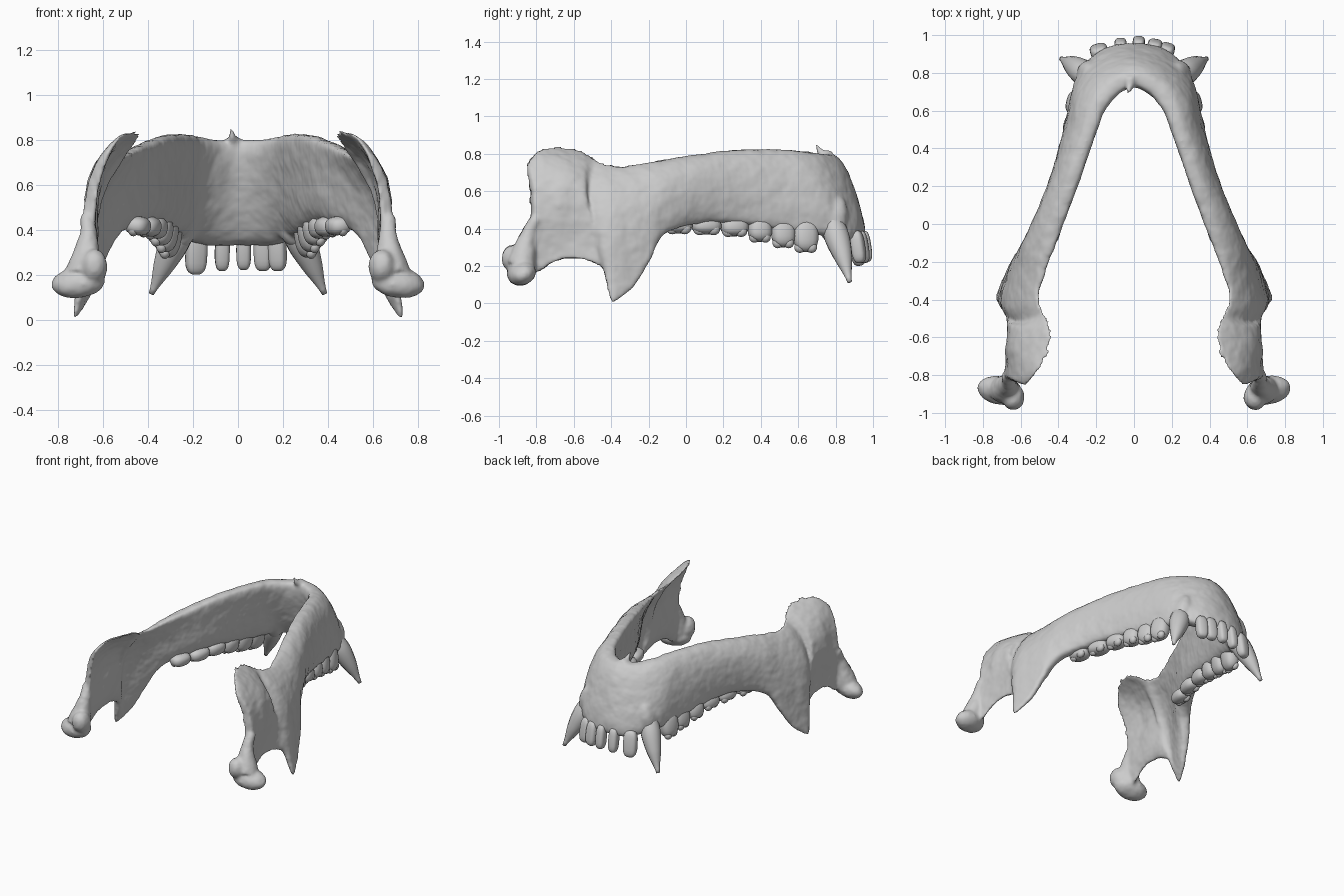
import bpy, bmesh, math
from mathutils import Vector as V, Euler

if "Cube" in bpy.data.objects:
    bpy.data.objects.remove(bpy.data.objects["Cube"])

# Half-arch stations: lower-border point, tooth-side point, thickness, outward bow
ST = [
    ((0, .765, .80), (0, .915, .33), .155, 0),
    ((.11, .72, .80), (.14, .89, .33), .16, 0),
    ((.195, .61, .815), (.25, .78, .36), .16, .01),
    ((.25, .45, .825), (.305, .57, .38), .145, .015),
    ((.32, .24, .82), (.365, .31, .42), .14, .02),
    ((.39, .05, .795), (.44, .08, .43), .145, .025),
    ((.46, -.17, .76), (.555, -.12, .37), .125, .035),
    ((.49, -.29, .74), (.63, -.20, .22), .095, .045),
    ((.505, -.36, .735), (.675, -.28, .09), .07, .06),
    ((.50, -.42, .745), (.725, -.39, .005), .055, .075),
    ((.475, -.465, .765), (.70, -.415, .08), .05, .09),
    ((.45, -.515, .795), (.675, -.45, .19), .05, .105),
    ((.435, -.58, .825), (.665, -.57, .235), .05, .115),
    ((.455, -.70, .84), (.665, -.70, .22), .05, .12),
    ((.52, -.79, .82), (.67, -.78, .17), .055, .08),
    ((.575, -.855, .75), (.67, -.83, .16), .06, .05),
]


def obj(name, bm):
    bmesh.ops.recalc_face_normals(bm, faces=bm.faces)
    me = bpy.data.meshes.new(name)
    bm.to_mesh(me)
    bm.free()
    for p in me.polygons:
        p.use_smooth = True
    o = bpy.data.objects.new(name, me)
    bpy.context.collection.objects.link(o)
    return o


def skin(bm, rings):
    vs = [[bm.verts.new(p) for p in r] for r in rings]
    n = len(vs[0])
    for a, b in zip(vs, vs[1:]):
        for i in range(n):
            bm.faces.new((a[i], a[(i + 1) % n], b[(i + 1) % n], b[i]))
    bm.faces.new(vs[0])
    bm.faces.new(vs[-1])


def spow(x, p):
    return math.copysign(abs(x) ** p, x)


def catmull(a, b, c, d, t):
    return .5 * (2 * b + (c - a) * t + (2 * a - 5 * b + 4 * c - d) * t * t
                 + (3 * b - a - 3 * c + d) * t ** 3)


def blob(bm, c, r, rot=(0, 0, 0), boxy=1.0, seg=20):
    """Ellipsoid; boxy below 1 squares it off."""
    res = bmesh.ops.create_uvsphere(bm, u_segments=seg, v_segments=seg // 2 + 2, radius=1)
    m = Euler(rot).to_matrix()
    for v in res['verts']:
        v.co = m @ V([spow(k, boxy) * s for k, s in zip(v.co, r)]) + V(c)


def tube(bm, pts, n=14):
    """Round tapering tube through (point, radius) pairs."""
    P = [V(p) for p, r in pts]
    P = [P[0] * 2 - P[1]] + P + [P[-1] * 2 - P[-2]]
    R = [pts[0][1]] + [r for p, r in pts] + [pts[-1][1]]
    rings = []
    for i in range(1, len(P) - 2):
        for k in range(6 if i < len(P) - 3 else 7):
            t = k / 6
            c = catmull(*P[i - 1:i + 3], t)
            r = max(.004, catmull(*R[i - 1:i + 3], t))
            q = (P[i + 1] - P[i]).to_track_quat('Z', 'Y')
            rings.append([c + q @ V((r * math.cos(j * math.tau / n), r * math.sin(j * math.tau / n), 0))
                          for j in range(n)])
    skin(bm, rings)


# Jaw bone: mirrored stations lofted into one arch
flip = lambda p: (-p[0], p[1], p[2])
full = [(flip(a), flip(b), t, w) for a, b, t, w in ST[:0:-1]] + ST
full = [(V(a), V(b), t, w) for a, b, t, w in full]
full = [full[0]] + full + [full[-1]]
fine = []
for i in range(1, len(full) - 2):
    for k in range(5):
        fine.append([catmull(*[full[i + j][m] for j in (-1, 0, 1, 2)], k / 5) for m in range(4)])
fine.append(list(full[-1]))
rings = []
for i, (top, bot, th, bow) in enumerate(fine):
    a, b = fine[max(0, i - 3)], fine[min(len(fine) - 1, i + 3)]
    d = (b[0] + b[1]) - (a[0] + a[1])
    nrm = V((d.y, -d.x, 0)).normalized()
    if nrm.dot(V(((top + bot).x, (top + bot).y - .4, 0))) < 0:
        nrm = -nrm
    ring = []
    for j in range(28):
        ang = j * math.tau / 28
        u = .5 - .5 * spow(math.cos(ang), .8)
        ring.append(top.lerp(bot, u)
                    + nrm * (6.75 * bow * u * (1 - u) ** 2 + .5 * th * spow(math.sin(ang), .7)))
    rings.append(ring)
bm = bmesh.new()
skin(bm, rings)

for s in (-1, 1):
    # Condyle, its rear knob and neck
    blob(bm, (s * .71, -.88, .165), (.122, .08, .065), (.5, s * .12, s * .15))
    blob(bm, (s * .64, -.915, .235), (.06, .07, .08), (.4, 0, 0))
    tube(bm, [((s * .675, -.80, .46), .03), ((s * .665, -.845, .36), .045), ((s * .69, -.88, .20), .08)])
    # Canine root swelling
    blob(bm, (s * .235, .79, .45), (.07, .075, .13), (-.15, s * -.15, 0))
# Chin spur
tube(bm, [((-.02, .76, .78), .04), ((-.025, .72, .81), .02), ((-.03, .695, .85), .007)])
jaw = obj("jaw_bone", bm)
m = jaw.modifiers.new("fuse", 'REMESH')
m.mode = 'VOXEL'
m.voxel_size = .011
m.use_smooth_shade = True
m = jaw.modifiers.new("soften", 'SMOOTH')
m.iterations = 6
# Slight bone roughness
tex = bpy.data.textures.new("bone_grain", 'CLOUDS')
tex.noise_scale = .07
m = jaw.modifiers.new("grain", 'DISPLACE')
m.texture = tex
m.strength = .009
m.mid_level = .5

# Canines
bm = bmesh.new()
for s in (-1, 1):
    tube(bm, [((s * .235, .77, .46), .055), ((s * .275, .805, .36), .068),
              ((s * .325, .84, .25), .05), ((s * .385, .875, .115), .012)])
obj("canine_teeth", bm)

# Incisors: x, y, half width, tip height
bm = bmesh.new()
for x, y, w, z in [(-.185, .915, .048, .20), (-.07, .945, .033, .215), (.025, .955, .033, .22),
                   (.11, .94, .04, .215), (.175, .92, .04, .215)]:
    blob(bm, (x, y, (z + .39) / 2), (w, .036, (.39 - z) / 2), (.15, 0, -x * 1.5), .65)
obj("incisor_teeth", bm)

# Cheek teeth: x, y, half width, half length, tip height
bm = bmesh.new()
for x, y, w, l, z in [(.305, .64, .052, .068, .275), (.32, .52, .052, .065, .30), (.345, .395, .055, .065, .33),
                      (.37, .26, .055, .075, .36), (.40, .11, .057, .08, .37), (.445, -.04, .055, .075, .375)]:
    for s in (-1, 1):
        blob(bm, (s * x, y, (z + .46) / 2), (w, l, (.46 - z) / 2), (0, s * -.15, s * .25), .8)
        for k in (-1, 1):  # cusps
            blob(bm, (s * (x + .02), y + k * l * .45, z + .025), (.025, l * .45, .03), seg=10)
obj("cheek_teeth", bm)
